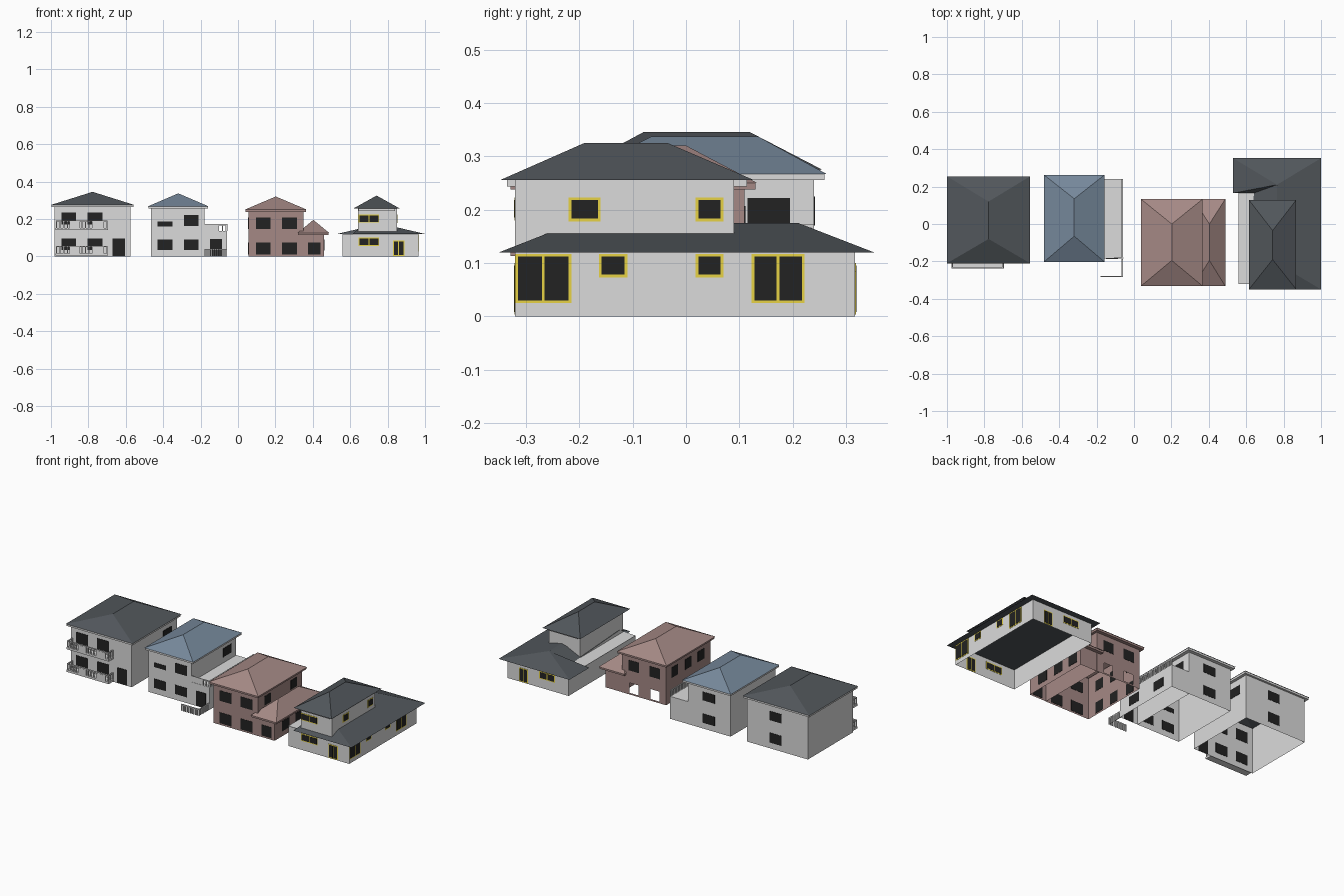
import bpy

if "Cube" in bpy.data.objects:
    bpy.data.objects.remove(bpy.data.objects["Cube"])

def material(name, r, g, b):
    m = bpy.data.materials.new(name)
    m.diffuse_color = (r, g, b, 1)
    m.use_nodes = True
    m.node_tree.nodes["Principled BSDF"].inputs["Base Color"].default_value = m.diffuse_color
    return m

GREY = material("light grey wall", .71, .71, .71)
SLATE = material("slate roof", .083, .094, .105)
BLUE = material("blue roof", .18, .245, .325)
PINK = material("dusty pink", .375, .25, .235)
GLASS = material("dark glass", .016, .016, .016)
YELLOW = material("yellow frame", .80, .65, .06)

def mesh(name, verts, faces, mat):
    me = bpy.data.meshes.new(name)
    me.from_pydata(verts, [], faces)
    me.materials.append(mat)
    ob = bpy.data.objects.new(name, me)
    bpy.context.collection.objects.link(ob)
    return ob

def box(name, x0, x1, y0, y1, z0, z1, mat):
    v = [(x, y, z) for z in (z0, z1) for x, y in ((x0, y0), (x1, y0), (x1, y1), (x0, y1))]
    f = [(3, 2, 1, 0), (4, 5, 6, 7)] + [(i, (i + 1) % 4, (i + 1) % 4 + 4, i + 4) for i in range(4)]
    return mesh(name, v, f, mat)

def rect(x0, x1, y0, y1):
    return [(x0, y0), (x1, y0), (x1, y1), (x0, y1)]

def shell(name, loop, z0, z1, mat, sides=(0, 1, 2, 3)):
    """Open ring of walls following a plan outline."""
    n = len(loop)
    v = [(x, y, z) for z in (z0, z1) for x, y in loop]
    return mesh(name, v, [(i, (i + 1) % n, (i + 1) % n + n, i + n) for i in sides], mat)

def wall_with_holes(name, y, xs, zs, holes, mat):
    """Back wall as a grid of cells, leaving the hole cells open."""
    n = len(xs)
    v = [(x, y, z) for z in zs for x in xs]
    f = [(j * n + i + 1, j * n + i, (j + 1) * n + i, (j + 1) * n + i + 1)
         for j in range(len(zs) - 1) for i in range(n - 1) if (i, j) not in holes]
    return mesh(name, v, f, mat)

def eaves(name, outer, inner, z0, z1, mat):
    """Fascia plus the soffit running back to the wall."""
    n = len(outer)
    v = [(x, y, z1) for x, y in outer] + [(x, y, z0) for x, y in outer] + [(x, y, z0) for x, y in inner]
    f = []
    for k in (0, n):
        f += [(i + k, i + k + n, (i + 1) % n + k + n, (i + 1) % n + k) for i in range(n)]
    return mesh(name, v, f, mat)

def hip_roof(name, x0, x1, y0, y1, ry0, ry1, z0, z1, mat, trim, wall, dx=.003, dy=.003):
    """Hipped roof with its ridge along y, over a trim band."""
    xm = (x0 + x1) / 2
    v = [(x, y, z0) for x, y in rect(x0, x1, y0, y1)] + [(xm, ry0, z1), (xm, ry1, z1)]
    mesh(name, v, [(0, 1, 4), (1, 2, 5, 4), (2, 3, 5), (3, 0, 4, 5)], mat)
    eaves(name + "_eaves", rect(x0 + dx, x1 - dx, y0 + dy, y1 - dy), wall, z0 - .012, z0, trim)

def plate(name, side, pos, a0, a1, z0, z1, mat, t=.0015):
    """Thin plate on a wall; side is front, back, left or right."""
    if side in ("front", "back"):
        return box(name, a0, a1, pos - t, pos + t, z0, z1, mat)
    return box(name, pos - t, pos + t, a0, a1, z0, z1, mat)

def windows(name, side, pos, spans, rows, mat=GLASS):
    for z0, z1 in rows:
        for a0, a1 in spans:
            plate(name, side, pos, a0, a1, z0, z1, mat)

def framed(name, side, pos, a0, a1, z0, z1, panes=1, b=.005):
    plate(name + "_frame", side, pos, a0, a1, z0, z1, YELLOW, .0015)
    w = (a1 - a0 - b) / panes
    for i in range(panes):
        plate(name + "_pane", side, pos, a0 + b + i * w, a0 + (i + 1) * w, z0 + b, z1 - b, GLASS, .0025)

def railing(name, p, q, z0, z1, n, mat=GREY):
    """Straight run of pickets with a top rail from p to q."""
    r = .003
    for i in range(n + 1):
        x, y = (p[k] + (q[k] - p[k]) * i / n for k in (0, 1))
        box(name + "_picket", x - r, x + r, y - r, y + r, z0, z1, mat)
    box(name + "_rail", min(p[0], q[0]) - r, max(p[0], q[0]) + r,
        min(p[1], q[1]) - r, max(p[1], q[1]) + r, z1 - .006, z1, mat)

# House one: grey with two front balconies
w = rect(-.98, -.575, -.19, .24)
shell("house1_walls", w, 0, .275, GREY)
hip_roof("house1_roof", -1, -.555, -.21, .255, -.08, .12, .275, .345, SLATE, GREY, w)
windows("house1_front_window", "front", -.19, [(-.945, -.865), (-.805, -.725)], [(.17, .235), (.035, .095)])
plate("house1_door", "front", -.19, -.67, -.605, .003, .095, GLASS)
windows("house1_back_window", "back", .24, [(-.805, -.725)], [(.17, .225), (.035, .095)])
windows("house1_side_window", "right", -.575, [(.11, .19)], [(.17, .225)])
for z in (.004, .14):
    box("house1_balcony_floor", -.975, -.695, -.237, -.19, z, z + .012, GREY)
    railing("house1_balcony_front", (-.97, -.234), (-.70, -.234), z + .01, z + .052, 14)
    for x in (-.97, -.70):
        railing("house1_balcony_side", (x, -.234), (x, -.193), z + .01, z + .052, 2)
    for x in (-.90, -.775):
        plate("house1_balcony_panel", "front", -.234, x, x + .055, z + .012, z + .046, GREY, .004)

# House two: blue roof, side extension with terrace
w = rect(-.465, -.18, -.185, .24)
shell("house2_walls", w, 0, .265, GREY)
hip_roof("house2_roof", -.482, -.157, -.203, .263, -.065, .135, .267, .337, BLUE, GREY, w)
windows("house2_front_window", "front", -.185, [(-.43, -.35), (-.29, -.21)], [(.035, .09)])
plate("house2_slot_window", "front", -.185, -.43, -.35, .16, .187, GLASS)
plate("house2_upper_window", "front", -.185, -.29, -.21, .163, .222, GLASS)
windows("house2_back_window", "back", .24, [(-.36, -.28)], [(.17, .222), (.035, .09)])
windows("house2_side_window", "right", -.18, [(.115, .195)], [(.17, .222)])
shell("house2_extension", rect(-.18, -.06, -.185, .24), 0, .135, GREY)
mesh("house2_terrace", [(x, y, .135) for x, y in rect(-.18, -.06, -.185, .24)], [(0, 1, 2, 3)], GREY)
plate("house2_door", "front", -.185, -.15, -.085, .003, .092, GLASS)
windows("house2_extension_window", "right", -.06, [(-.11, -.03), (.09, .17)], [(.035, .09)])
plate("house2_terrace_panel", "front", -.182, -.18, -.105, .135, .172, GREY)
railing("house2_terrace_front", (-.105, -.182), (-.06, -.182), .135, .172, 2)
railing("house2_terrace_side", (-.063, -.182), (-.063, .237), .135, .172, 30)
railing("house2_fence_front", (-.177, -.28), (-.063, -.28), 0, .04, 10)
railing("house2_fence_side", (-.063, -.28), (-.063, -.19), 0, .04, 7)

# House three: pink with a low wing and open back doorways
w = rect(.055, .35, -.31, .11)
shell("house3_walls", w, 0, .25, PINK, (0, 1, 3))
wall_with_holes("house3_back_wall", .11, [.055, .10, .16, .24, .30, .35], [0, .01, .07, .25],
                {(1, 1), (3, 1)}, PINK)
hip_roof("house3_roof", .037, .367, -.332, .133, -.195, 0, .25, .32, PINK, PINK, w)
w = rect(.351, .46, -.309, .109)
shell("house3_wing_walls", w, 0, .125, PINK)
hip_roof("house3_wing_roof", .318, .488, -.332, .133, -.195, 0, .125, .195, PINK, PINK, w)
windows("house3_front_window", "front", -.31, [(.095, .175), (.235, .315)], [(.145, .207), (.01, .075)])
plate("house3_door", "front", -.309, .375, .44, .01, .075, GLASS)
windows("house3_back_window", "back", .11, [(.095, .165), (.235, .305)], [(.145, .207)])
windows("house3_left_window", "left", .055, [(-.25, -.19), (-.13, -.07), (.0, .06)], [(.145, .207), (.01, .075)])
windows("house3_right_window", "right", .35, [(-.25, -.19), (.0, .06)], [(.16, .215)])
windows("house3_wing_window", "right", .46, [(-.24, -.17), (-.11, -.04), (.01, .08)], [(.03, .09)])

# House four: wide ground floor, L-shaped lower roof, small upper storey
shell("house4_lower_walls", rect(.56, .965, -.32, .317), 0, .12, GREY)
w = rect(.642, .85, -.32, .09)
shell("house4_upper_walls", w, .12, .255, GREY)
hip_roof("house4_upper_roof", .615, .867, -.349, .128, -.19, -.035, .255, .325, SLATE, GREY, w, .028, .014)
mesh("house4_balcony_floor", [(x, y, .121) for x, y in rect(.56, .645, -.32, .165)], [(0, 1, 2, 3)], GREY)
e = .12
mesh("house4_lower_roof",
     [(.615, -.35, e), (1, -.35, e), (1, .352, e), (.53, .352, e), (.53, .165, e), (.64, .165, e),
      (.765, -.21, .175), (.765, .21, .175), (.64, -.284, .146)],
     [(0, 1, 6, 8), (1, 2, 7, 6), (2, 3, 7), (3, 4, 7), (4, 5, 7), (8, 6, 7), (8, 7, 5)], SLATE)
# dark flat underside of the lower roof
L = [(.615, -.35), (1, -.35), (1, .352), (.53, .352), (.53, .165), (.56, .165), (.56, -.32), (.615, -.32)]
mesh("house4_ceiling", [(x, y, .1185) for x, y in L], [tuple(reversed(range(8)))], SLATE)
# yellow framed openings: side, wall position, span, height, panes
for side, pos, a0, a1, z0, z1, n in (
        ("right", .965, -.32, -.215, .025, .117, 2), ("right", .965, .123, .222, .025, .117, 2),
        ("right", .965, -.163, -.11, .073, .117, 1), ("right", .965, .018, .07, .073, .117, 1),
        ("right", .85, -.22, -.16, .178, .223, 1), ("right", .85, .018, .07, .178, .223, 1),
        ("front", -.32, .645, .755, .18, .223, 2), ("front", -.32, .645, .755, .055, .1, 2),
        ("front", -.32, .828, .89, .003, .085, 2),
        ("back", .317, .65, .755, .055, .1, 2), ("back", .317, .83, .89, .003, .085, 2)):
    framed("house4_" + side + "_window", side, pos, a0, a1, z0, z1, n)
